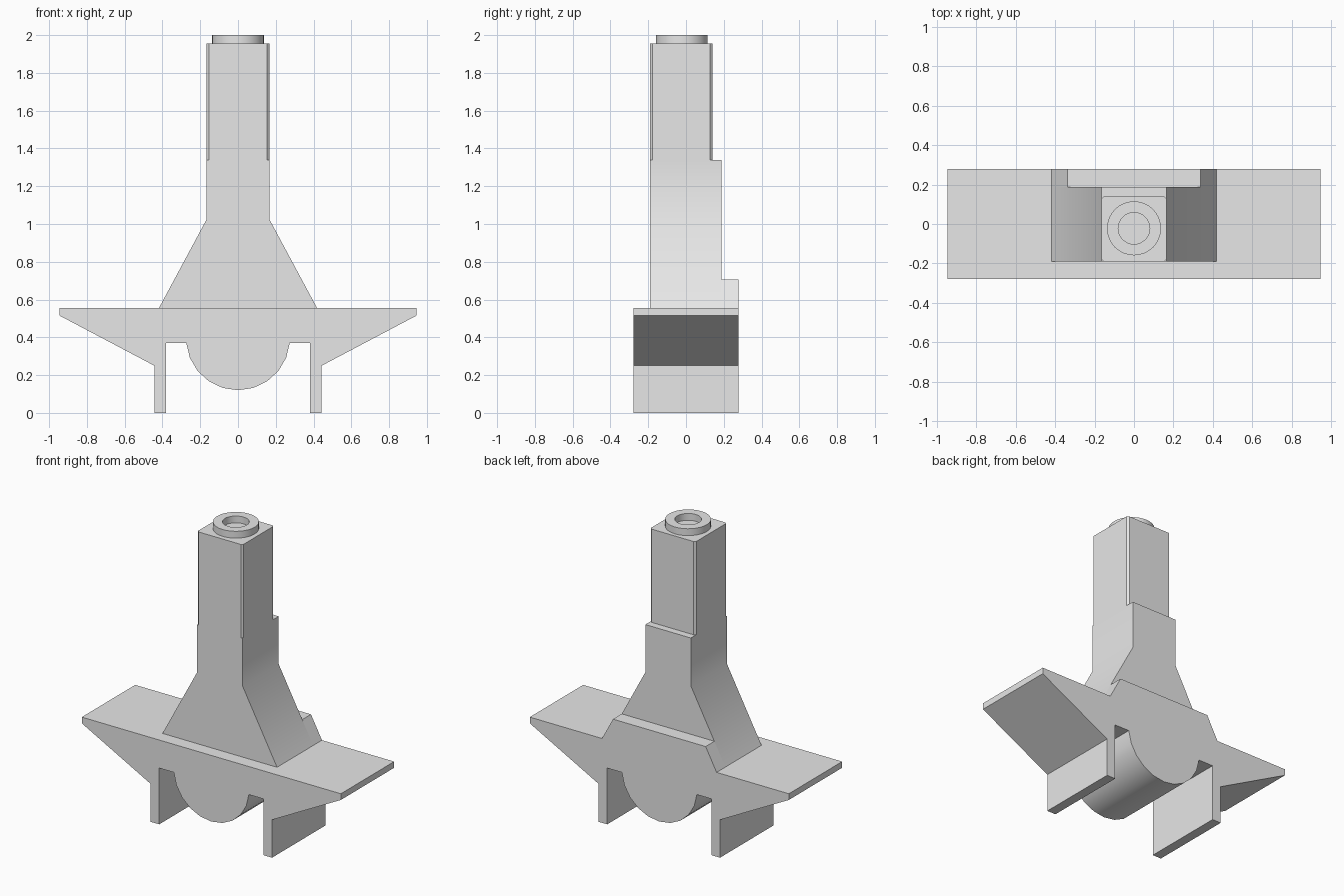
import bpy
import bmesh
from math import sin, cos, radians

cube = bpy.data.objects.get("Cube")
if cube:
    bpy.data.objects.remove(cube, do_unlink=True)

grey = bpy.data.materials.new("light grey")
grey.use_nodes = True
color = (0.8, 0.8, 0.8, 1)
grey.diffuse_color = color
grey.node_tree.nodes["Principled BSDF"].inputs["Base Color"].default_value = color


def extrude(name, points, direction):
    """Solid made by sweeping one flat outline along a direction."""
    bm = bmesh.new()
    face = bm.faces.new([bm.verts.new(p) for p in points])
    swept = bmesh.ops.extrude_face_region(bm, geom=[face], use_keep_orig=True)
    moved = [v for v in swept["geom"] if isinstance(v, bmesh.types.BMVert)]
    bmesh.ops.translate(bm, verts=moved, vec=direction)
    bmesh.ops.recalc_face_normals(bm, faces=bm.faces)
    mesh = bpy.data.meshes.new(name)
    bm.to_mesh(mesh)
    bm.free()
    mesh.materials.append(grey)
    obj = bpy.data.objects.new(name, mesh)
    bpy.context.collection.objects.link(obj)
    bpy.ops.object.select_all(action='DESELECT')
    obj.select_set(True)
    bpy.context.view_layer.objects.active = obj
    bpy.ops.object.shade_smooth_by_angle(angle=radians(30))
    return obj


def mirrored_prism(name, half, y0, y1):
    """Prism along y from the right half of a symmetric x-z outline."""
    outline = half + [(-x, z) for x, z in reversed(half) if x > 1e-6]
    return extrude(name, [(x, y0, z) for x, z in outline], (0, y1 - y0, 0))


# Winged base with two legs and a rounded belly
belly = [(0.275 * cos(radians(a)), 0.395 - 0.275 * sin(radians(a)))
         for a in range(5, 80, 17)]
base_half = [(0.945, 0.556), (0.945, 0.515), (0.443, 0.25), (0.443, 0),
             (0.38, 0), (0.38, 0.371)] + belly + [(0, 0.12)]
mirrored_prism("winged_base", base_half, -0.278, 0.278)

# Flared tower and the ledge behind its foot
mirrored_prism("flared_tower", [(0.418, 0.556), (0.166, 1.025), (0.166, 1.34)],
               -0.19, 0.187)
mirrored_prism("rear_ledge", [(0.418, 0.556), (0.338, 0.705)], 0.187, 0.278)

# Upper shaft with narrow corner chamfers
x, front, back, c = 0.166, -0.19, 0.14, 0.012
shaft = [(x, front + c), (x, back - c), (x - c, back), (c - x, back),
         (-x, back - c), (-x, front + c), (c - x, front), (x - c, front)]
extrude("upper_shaft", [(px, py, 1.34) for px, py in shaft], (0, 0, 0.615))

# Collar ring: square section spun around the shaft axis
bm = bmesh.new()
section = [bm.verts.new((r, 0, z)) for r, z in
           ((0.08, 1.955), (0.137, 1.955), (0.137, 2), (0.08, 2))]
edges = [bm.edges.new((section[i], section[(i + 1) % 4])) for i in range(4)]
bmesh.ops.spin(bm, geom=section + edges, axis=(0, 0, 1), cent=(0, 0, 0),
               angle=radians(360), steps=32, use_merge=True)
bmesh.ops.remove_doubles(bm, verts=bm.verts, dist=0.0001)
bmesh.ops.recalc_face_normals(bm, faces=bm.faces)
mesh = bpy.data.meshes.new("collar_ring")
bm.to_mesh(mesh)
bm.free()
mesh.materials.append(grey)
ring = bpy.data.objects.new("collar_ring", mesh)
ring.location = (0, -0.022, 0)
bpy.context.collection.objects.link(ring)
bpy.ops.object.select_all(action='DESELECT')
ring.select_set(True)
bpy.context.view_layer.objects.active = ring
bpy.ops.object.shade_smooth_by_angle(angle=radians(30))
